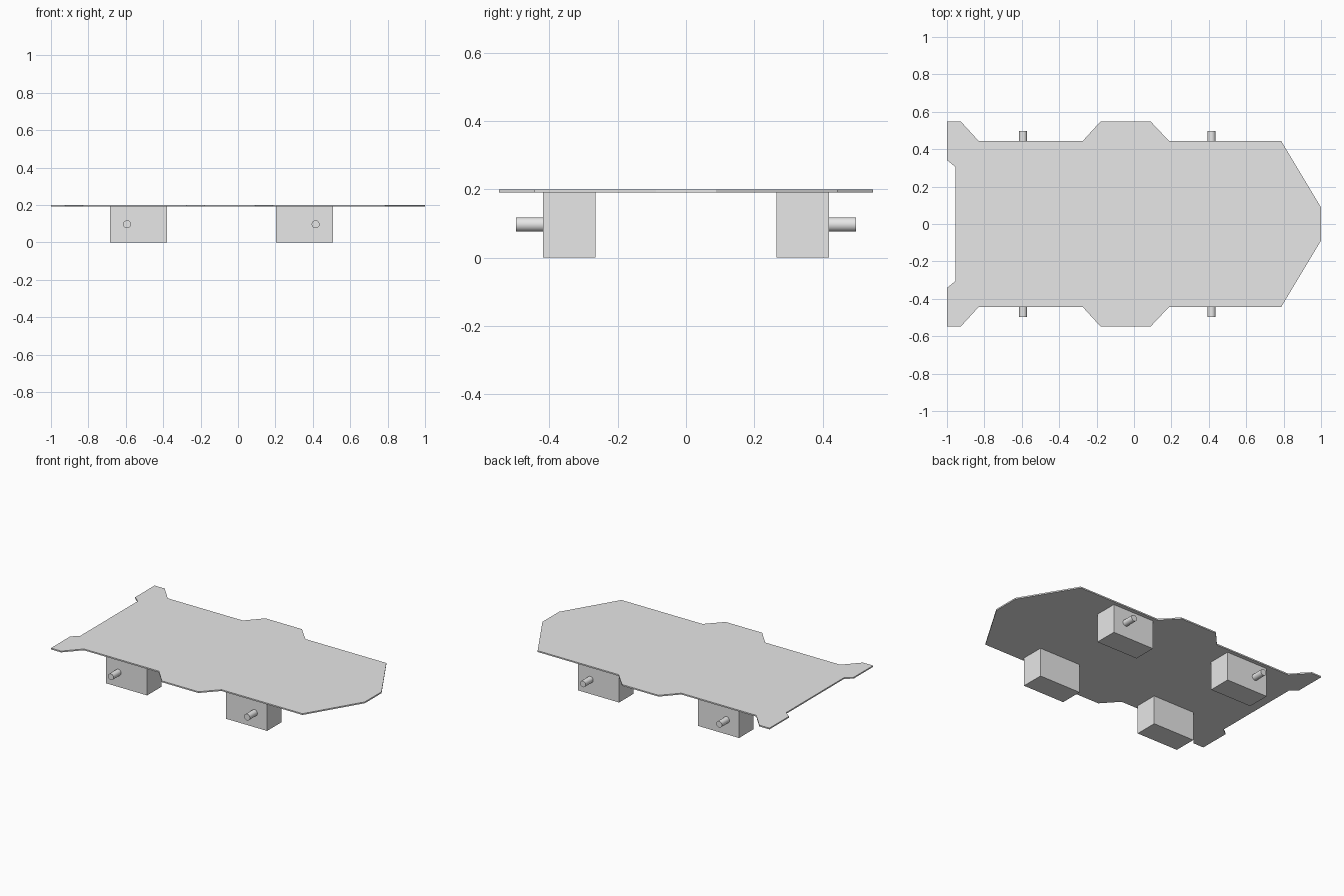
import bpy
import bmesh
from math import pi, radians
from mathutils import Matrix

cube = bpy.data.objects.get("Cube")
if cube:
    bpy.data.objects.remove(cube, do_unlink=True)

grey = bpy.data.materials.new("light_grey")
grey.use_nodes = True
grey.diffuse_color = (0.8, 0.8, 0.8, 1)
grey.node_tree.nodes["Principled BSDF"].inputs["Base Color"].default_value = (0.8, 0.8, 0.8, 1)


def finish(name, bm):
    """Turn a bmesh into a named grey object."""
    bmesh.ops.recalc_face_normals(bm, faces=bm.faces)
    mesh = bpy.data.meshes.new(name)
    bm.to_mesh(mesh)
    bm.free()
    mesh.materials.append(grey)
    obj = bpy.data.objects.new(name, mesh)
    bpy.context.collection.objects.link(obj)
    return obj


def block(name, center, size):
    bm = bmesh.new()
    bmesh.ops.create_cube(bm, size=1, matrix=Matrix.Translation(center) @ Matrix.Diagonal((*size, 1)))
    return finish(name, bm)


def pin(name, center, radius, length):
    bm = bmesh.new()
    bmesh.ops.create_cone(bm, cap_ends=True, segments=32, radius1=radius, radius2=radius, depth=length,
                          matrix=Matrix.Translation(center) @ Matrix.Rotation(pi / 2, 4, "X"))
    obj = finish(name, bm)
    bpy.ops.object.select_all(action="DESELECT")
    obj.select_set(True)
    bpy.context.view_layer.objects.active = obj
    bpy.ops.object.shade_smooth_by_angle(angle=radians(40))


# Deck plate: half outline mirrored across y, then extruded
half = [(-0.955, 0.305), (-1, 0.342), (-1, 0.547), (-0.925, 0.547), (-0.83, 0.443), (-0.275, 0.443),
        (-0.18, 0.547), (0.09, 0.547), (0.188, 0.443), (0.787, 0.443), (1, 0.088)]
outline = half + [(x, -y) for x, y in reversed(half)]
bm = bmesh.new()
deck = bm.faces.new([bm.verts.new((x, y, 0.191)) for x, y in outline])
top = bmesh.ops.extrude_face_region(bm, geom=[deck], use_keep_orig=True)["geom"]
bmesh.ops.translate(bm, verts=[v for v in top if isinstance(v, bmesh.types.BMVert)], vec=(0, 0, 0.009))
finish("deck_plate", bm)

# Four support blocks, each with an axle pin pointing outwards
for end, block_x, pin_x in (("rear", -0.532, -0.593), ("nose", 0.355, 0.415)):
    for side, s in (("left", 1), ("right", -1)):
        block(f"{end}_{side}_block", (block_x, s * 0.341, 0.0955), (0.305, 0.153, 0.191))
        pin(f"{end}_{side}_axle_pin", (pin_x, s * 0.447, 0.097), 0.021, 0.1)
